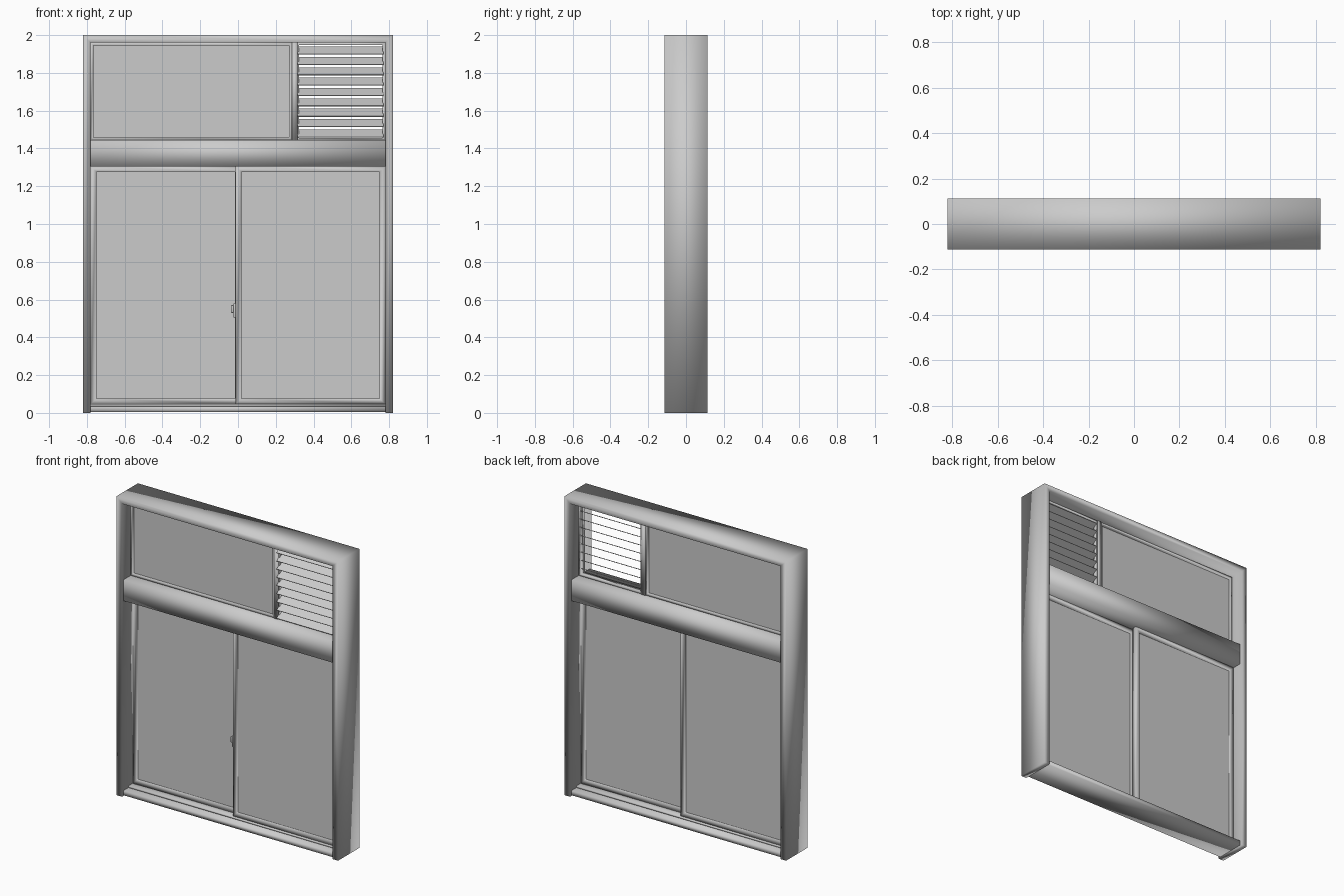
import bpy, bmesh, math
from mathutils import Matrix

if "Cube" in bpy.data.objects:
    bpy.data.objects.remove(bpy.data.objects["Cube"])


def finish(name, bm, smooth=True):
    bmesh.ops.recalc_face_normals(bm, faces=bm.faces)
    for f in bm.faces:
        f.smooth = smooth
    me = bpy.data.meshes.new(name)
    bm.to_mesh(me)
    bm.free()
    ob = bpy.data.objects.new(name, me)
    bpy.context.collection.objects.link(ob)
    return ob


def add_box(bm, x0, x1, y0, y1, z0, z1):
    m = Matrix.Translation(((x0 + x1) / 2, (y0 + y1) / 2, (z0 + z1) / 2))
    m = m @ Matrix.Diagonal((x1 - x0, y1 - y0, z1 - z0, 1))
    bmesh.ops.create_cube(bm, size=1, matrix=m)


def box(name, *dims, smooth=True):
    bm = bmesh.new()
    add_box(bm, *dims)
    return finish(name, bm, smooth)


def mitred(name, outer, inner, y0, y1, closed=True):
    """Sweep a rectangular section along matching outer and inner x,z outlines."""
    bm = bmesh.new()
    secs = [[bm.verts.new((p[0], y, p[1])) for p, y in ((o, y0), (i, y0), (i, y1), (o, y1))]
            for o, i in zip(outer, inner)]
    n = len(secs)
    for k in range(n if closed else n - 1):
        a, b = secs[k], secs[(k + 1) % n]
        for j in range(4):
            bm.faces.new((a[j], a[(j + 1) % 4], b[(j + 1) % 4], b[j]))
    if not closed:
        bm.faces.new(secs[0])
        bm.faces.new(secs[-1])
    return finish(name, bm)


def rect(x0, x1, z0, z1):
    return [(x0, z0), (x0, z1), (x1, z1), (x1, z0)]


def framed_pane(name, x0, x1, z0, z1, w, y0, y1):
    mitred(name + "_frame", rect(x0, x1, z0, z1),
           rect(x0 + w, x1 - w, z0 + w, z1 - w), y0, y1)
    ym = (y0 + y1) / 2
    box(name + "_glass", x0 + w * .9, x1 - w * .9, ym - .004, ym + .004,
        z0 + w * .9, z1 - w * .9, smooth=False)


# Outer frame: two jambs and head with mitred corners
mitred("outer_frame", rect(-.82, .82, 0, 2), rect(-.78, .78, 0, 1.96), -.113, .113, closed=False)

# Transom, and sill with raised track
box("transom", -.78, .78, -.097, .097, 1.305, 1.445)
box("sill", -.78, .78, -.097, .097, .004, .035)
box("sill_track", -.78, .78, -.045, .045, .035, .046)

# Two overlapping sliding sashes
framed_pane("rear_sash", -.78, .015, .046, 1.305, .03, .005, .035)
framed_pane("front_sash", -.012, .78, .046, 1.305, .03, -.035, -.005)

# Upper fixed light and mullion
framed_pane("fixed_light", -.78, .285, 1.445, 1.96, .014, -.02, .02)
box("mullion", .285, .315, -.025, .025, 1.445, 1.96)

# Louvre surround and tilted slats, lower at the front
mitred("louvre_surround", rect(.315, .78, 1.445, 1.96), rect(.322, .765, 1.456, 1.947), -.02, .02)
bm = bmesh.new()
count, bottom, pitch = 9, 1.452, .0548
for i in range(count):
    m = Matrix.Translation((.5435, -.01, bottom + pitch * (i + .5)))
    m = m @ Matrix.Rotation(math.radians(30), 4, 'X') @ Matrix.Diagonal((.455, .078, .004, 1))
    bmesh.ops.create_cube(bm, size=1, matrix=m)
finish("louvre_slats", bm, smooth=False)

# Small latch on the meeting stile
bm = bmesh.new()
add_box(bm, -.024, -.012, -.03, .006, .505, .58)
add_box(bm, -.037, -.024, -.028, -.016, .53, .57)
latch = finish("latch", bm)
bev = latch.modifiers.new("soft_edges", 'BEVEL')
bev.width = .003
bev.segments = 2
